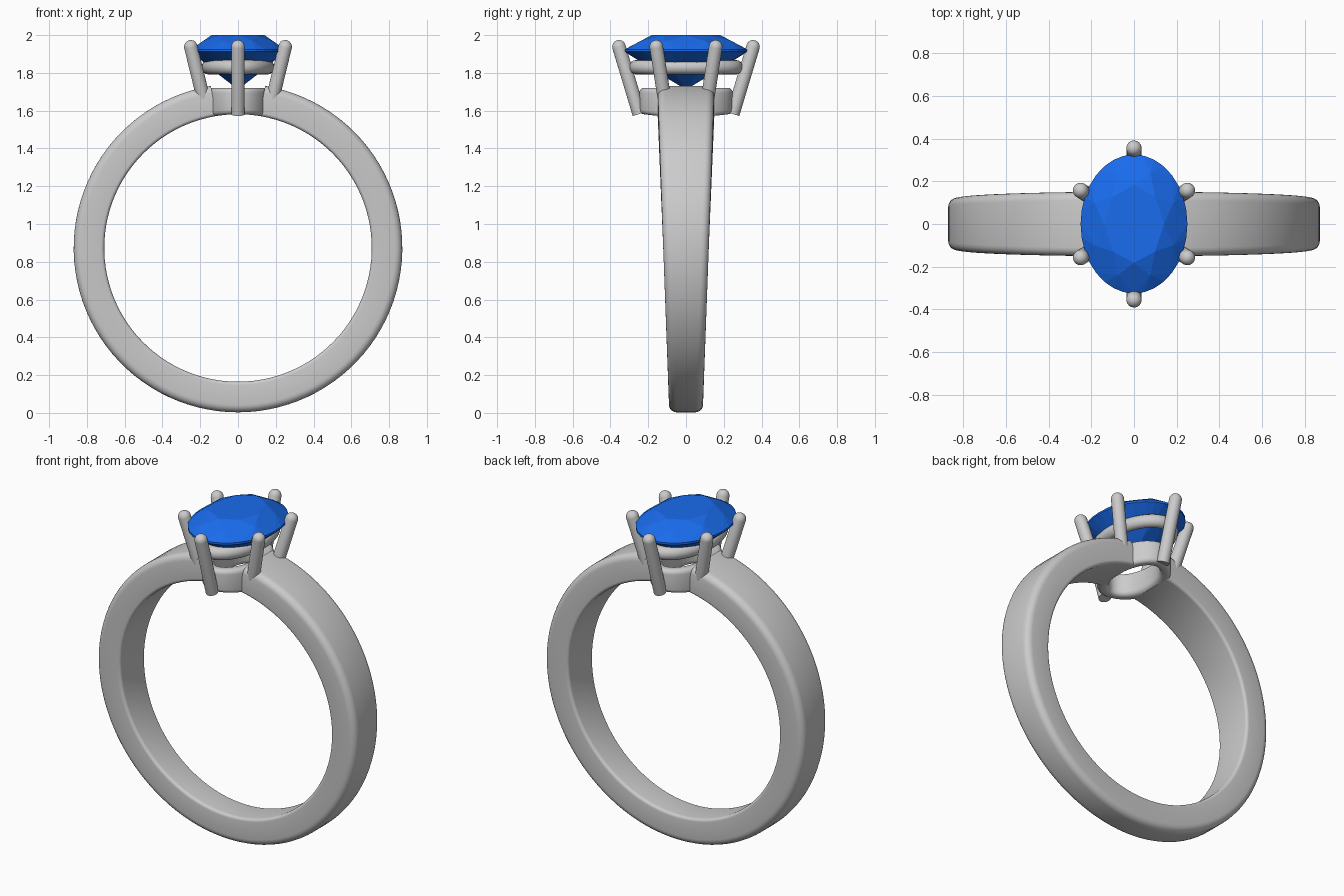
import bpy, bmesh
from math import sin, cos, pi, radians, sqrt
from mathutils import Vector

if "Cube" in bpy.data.objects:
    bpy.data.objects.remove(bpy.data.objects["Cube"])

CZ = 0.873            # ring centre height
R_IN, R_OUT = 0.708, 0.870


def add_object(name, bm, smooth=True):
    bmesh.ops.recalc_face_normals(bm, faces=bm.faces)
    mesh = bpy.data.meshes.new(name)
    bm.to_mesh(mesh)
    bm.free()
    ob = bpy.data.objects.new(name, mesh)
    bpy.context.collection.objects.link(ob)
    if smooth:
        bpy.ops.object.select_all(action='DESELECT')
        ob.select_set(True)
        bpy.context.view_layer.objects.active = ob
        bpy.ops.object.shade_smooth_by_angle(angle=radians(40))
    return ob


def loft(name, rings, closed=False):
    """Skin a list of closed point loops; cap the ends or join them up."""
    bm = bmesh.new()
    loops = [[bm.verts.new(p) for p in ring] for ring in rings]
    pairs = list(zip(loops, loops[1:]))
    if closed:
        pairs.append((loops[-1], loops[0]))
    for a, b in pairs:
        n = len(a)
        for i in range(n):
            j = (i + 1) % n
            bm.faces.new((a[i], a[j], b[j], b[i]))
    if not closed:
        bm.faces.new(loops[0])
        bm.faces.new(loops[-1])
    return add_object(name, bm)


def rounded_rect(x0, x1, y0, y1, r0, r1, steps=5):
    """Rectangle outline; r0 rounds the x0 corners, r1 the x1 corners."""
    pts = []
    for cx, cy, r, start in ((x1 - r1, y1 - r1, r1, 0), (x0 + r0, y1 - r0, r0, 90),
                             (x0 + r0, y0 + r0, r0, 180), (x1 - r1, y0 + r1, r1, 270)):
        for k in range(steps + 1):
            a = radians(start + 90 * k / steps)
            pts.append((cx + r * cos(a), cy + r * sin(a)))
    return pts


def finger_z(x):
    return CZ + sqrt(R_IN ** 2 - x * x)


# Tapered band, open under the setting
rings = []
for i in range(97):
    a = radians(9.5 + (360 - 19) * i / 96)
    w = 0.09 + 0.035 * (CZ + R_OUT * cos(a))
    section = rounded_rect(R_IN, R_OUT, -w, w, 0.018, 0.04)
    rings.append([(r * sin(a), y, CZ + r * cos(a)) for r, y in section])
loft("band", rings)

# Oval base of the setting, its underside following the finger hole
rings = []
for i in range(64):
    a = 2 * pi * i / 64
    ring = []
    for d, t in rounded_rect(-0.065, 0, 0, 0.135, 0.025, 0.025):
        x, y = (0.168 + d) * cos(a), (0.247 + d) * sin(a)
        low = finger_z(x)
        ring.append((x, y, low + (1.72 - low) * t / 0.135))
    rings.append(ring)
loft("setting_base", rings, closed=True)

# Oval gallery rail
rings = []
for i in range(64):
    a = 2 * pi * i / 64
    rings.append([((0.157 + 0.036 * cos(b)) * cos(a), (0.265 + 0.036 * cos(b)) * sin(a),
                   1.83 + 0.038 * sin(b)) for b in (2 * pi * k / 16 for k in range(16))])
loft("gallery_rail", rings, closed=True)


# Six splayed prongs with domed tips
def prong(name, low, high, r=0.036):
    low, high = Vector(low), Vector(high)
    axis = (high - low).normalized()
    u = axis.orthogonal().normalized()
    v = axis.cross(u)
    stations = [(low, r)]
    for k in range(6):
        a = radians(84 * k / 5)
        stations.append((high + axis * r * sin(a), r * cos(a)))
    loft(name, [[c + (u * cos(t) + v * sin(t)) * s
                 for t in (2 * pi * k / 20 for k in range(20))] for c, s in stations])


for sy in (-1, 1):
    end = "front" if sy < 0 else "back"
    prong(end + "_prong", (0, 0.248 * sy, 1.582), (0, 0.355 * sy, 1.938))
    for sx in (-1, 1):
        side = "left" if sx < 0 else "right"
        prong(f"{end}_{side}_prong", (0.160 * sx, 0.1 * sy, 1.57), (0.250 * sx, 0.157 * sy, 1.938))

# Oval faceted gemstone: hull of table, crown, girdle, pavilion and culet points
bm = bmesh.new()
for scale, z, count, turn in ((0.56, 2.0, 8, 0), (0.80, 1.969, 8, 0.5), (1, 1.924, 32, 0),
                              (1, 1.912, 32, 0), (0.42, 1.787, 8, 0.5)):
    for k in range(count):
        a = 2 * pi * (k + turn) / count
        bm.verts.new((0.25 * scale * cos(a), 0.325 * scale * sin(a), z))
bm.verts.new((0, 0, 1.712))
bmesh.ops.convex_hull(bm, input=bm.verts)
bmesh.ops.dissolve_limit(bm, angle_limit=radians(1), verts=bm.verts, edges=bm.edges)
gem = add_object("gemstone", bm, smooth=False)
blue = bpy.data.materials.new("blue_stone")
blue.diffuse_color = (0.01, 0.15, 0.85, 1)
blue.use_nodes = True
blue.node_tree.nodes["Principled BSDF"].inputs["Base Color"].default_value = blue.diffuse_color
gem.data.materials.append(blue)
